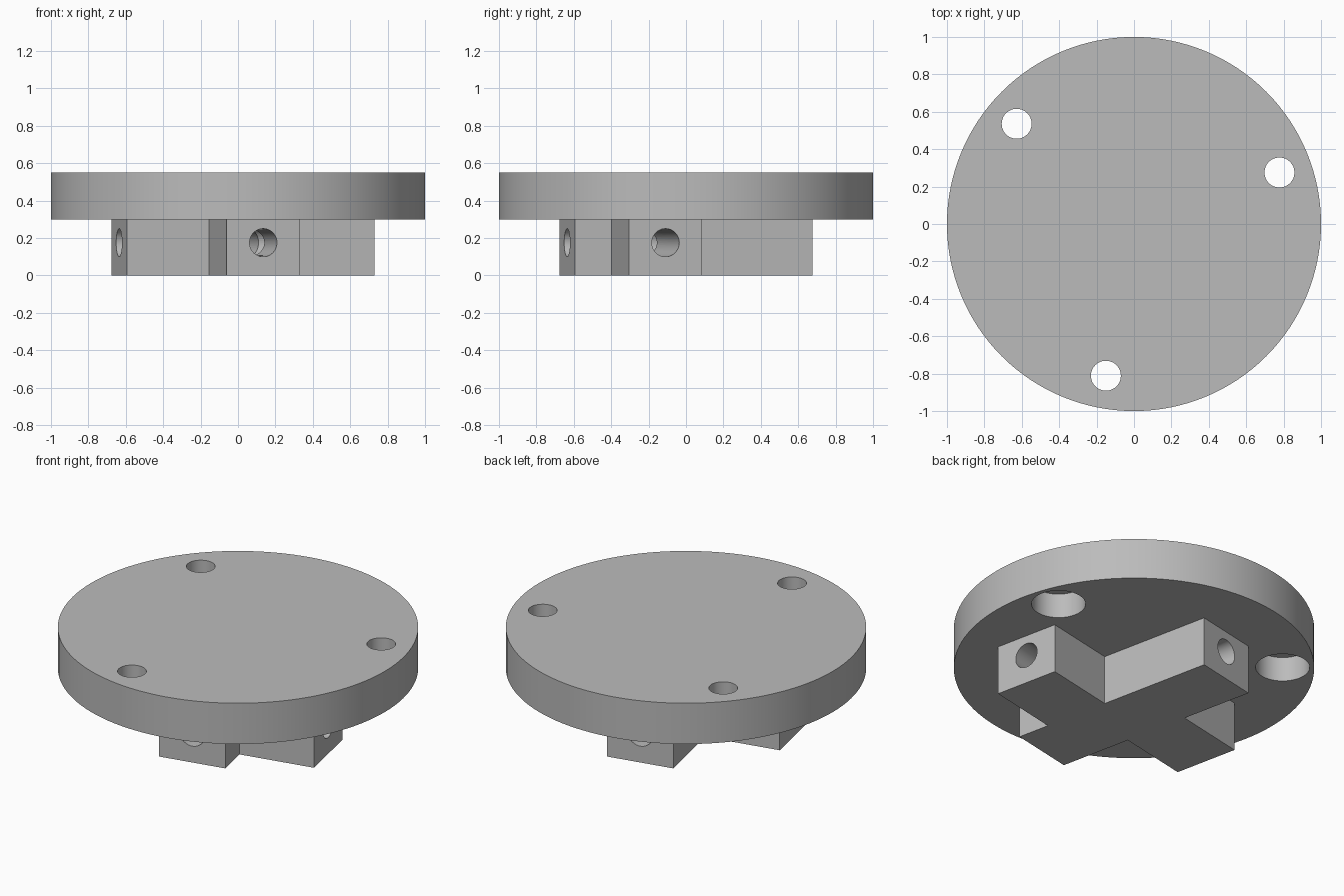
import bpy, bmesh
from math import radians, cos, sin, pi
from mathutils import Matrix, Vector

if "Cube" in bpy.data.objects:
    bpy.data.objects.remove(bpy.data.objects["Cube"], do_unlink=True)

TURN = radians(12)       # rotation of the cross under the disc
FOOT = 0.30              # height of the cross
TOP = 0.55               # top of the disc
BORE_Z = 0.175

grey = bpy.data.materials.new("plain_grey")
grey.use_nodes = True
colour = (0.5, 0.5, 0.5, 1)
grey.diffuse_color = colour
grey.node_tree.nodes["Principled BSDF"].inputs["Base Color"].default_value = colour


def make_object(name, bm):
    mesh = bpy.data.meshes.new(name)
    bmesh.ops.recalc_face_normals(bm, faces=bm.faces)
    bm.to_mesh(mesh)
    bm.free()
    mesh.materials.append(grey)
    obj = bpy.data.objects.new(name, mesh)
    bpy.context.collection.objects.link(obj)
    return obj


def cylinder(name, start, end, radius, segments=48):
    start, end = Vector(start), Vector(end)
    axis = end - start
    turn = axis.to_track_quat("Z", "Y").to_matrix().to_4x4()
    bm = bmesh.new()
    bmesh.ops.create_cone(bm, cap_ends=True, segments=segments, radius1=radius,
                          radius2=radius, depth=axis.length,
                          matrix=Matrix.Translation((start + end) / 2) @ turn)
    return make_object(name, bm)


def prism(name, outline, height):
    bm = bmesh.new()
    face = bm.faces.new([bm.verts.new((x, y, 0)) for x, y in outline])
    moved = bmesh.ops.extrude_face_region(bm, geom=[face])["geom"]
    verts = [g for g in moved if isinstance(g, bmesh.types.BMVert)]
    bmesh.ops.translate(bm, verts=verts, vec=(0, 0, height))
    return make_object(name, bm)


def activate(obj):
    bpy.ops.object.select_all(action="DESELECT")
    obj.select_set(True)
    bpy.context.view_layer.objects.active = obj


def cut(obj, cutter):
    cutter.hide_render = True
    mod = obj.modifiers.new("cut", "BOOLEAN")
    mod.operation = "DIFFERENCE"
    mod.solver = "EXACT"
    mod.object = cutter
    activate(obj)
    bpy.ops.object.modifier_apply(modifier=mod.name)
    bpy.data.objects.remove(cutter, do_unlink=True)


def finish(obj):
    activate(obj)
    bpy.ops.object.shade_smooth_by_angle(angle=radians(30))


# Round plate with three counterbored screw holes
disc = cylinder("disc", (0, 0, FOOT), (0, 0, TOP), 1.0, 128)
for i in range(3):
    a = radians(19.5) + i * 2 * pi / 3
    x, y = 0.825 * cos(a), 0.825 * sin(a)
    cut(disc, cylinder("screw_cutter", (x, y, FOOT - 0.1), (x, y, TOP + 0.1), 0.08))
    cut(disc, cylinder("head_cutter", (x, y, FOOT - 0.1), (x, y, FOOT + 0.15), 0.15))
finish(disc)

# Cross with an off-centre right arm
W, R, SHIFT = 0.2, 0.65, -0.25
cross = prism("cross_mount", [
    (-W, -R), (W, -R), (W, SHIFT - W), (R, SHIFT - W), (R, SHIFT + W), (W, SHIFT + W),
    (W, R), (-W, R), (-W, W), (-R, W), (-R, -W), (-W, -W)], FOOT)

# Bores: one along the long bar, one into each side arm
for start, end in [((0, -1), (0, 1)), ((1, SHIFT), (0, SHIFT)), ((-1, 0), (0, 0))]:
    cut(cross, cylinder("bore_cutter", (*start, BORE_Z), (*end, BORE_Z), 0.075))
cross.data.transform(Matrix.Rotation(TURN, 4, "Z"))
finish(cross)
